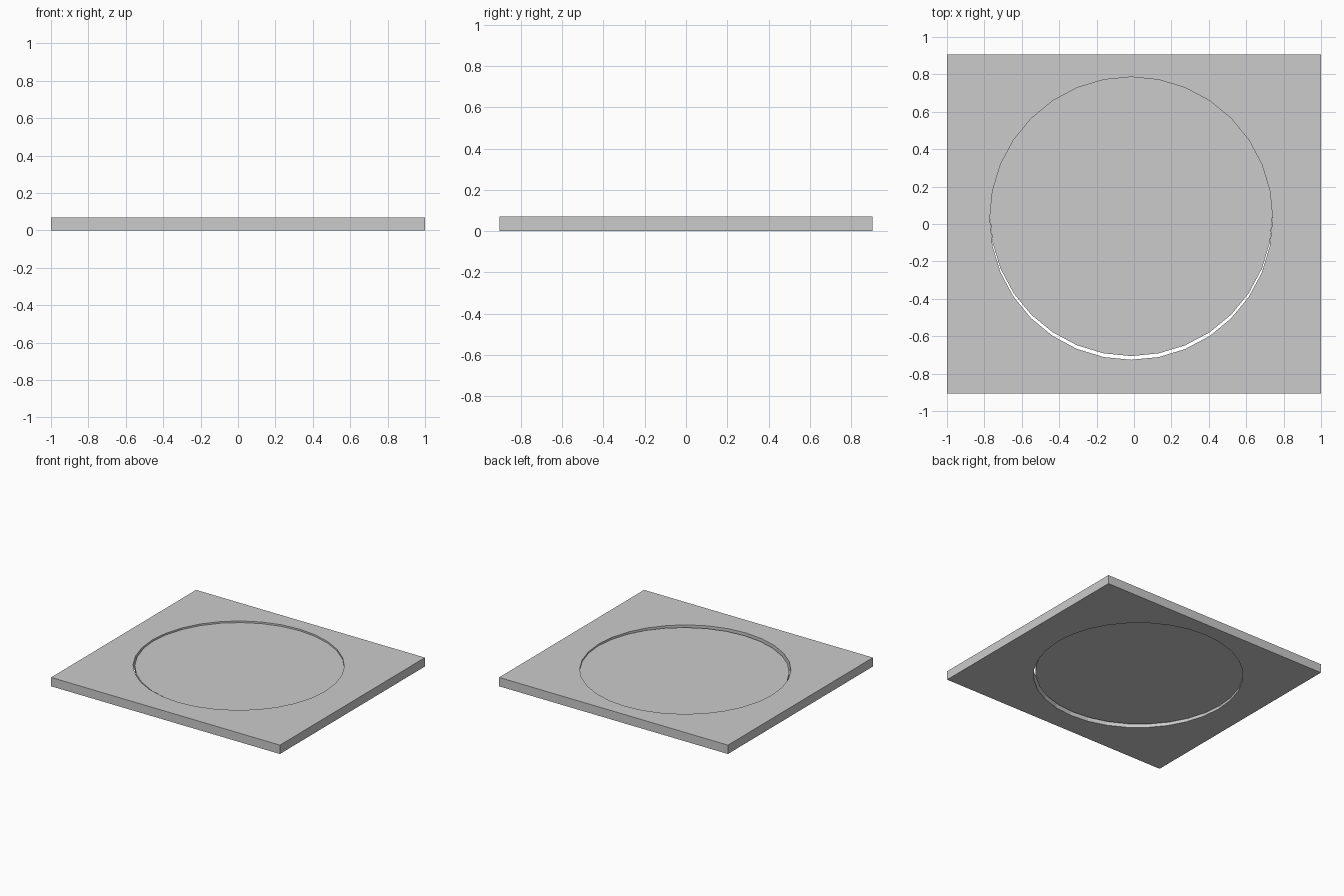
import bpy

if "Cube" in bpy.data.objects:
    bpy.data.objects.remove(bpy.data.objects["Cube"])

CX, CY, R, T = -0.015, 0.03, 0.756, 0.07


def disc(name, y, z0, z1):
    bpy.ops.mesh.primitive_cylinder_add(vertices=32, radius=R, depth=z1 - z0,
                                        location=(CX, y, (z0 + z1) / 2))
    ob = bpy.context.object
    ob.name = name
    return ob


# Rectangular plate
bpy.ops.mesh.primitive_cube_add(size=1, location=(0, 0, T / 2))
plate = bpy.context.object
plate.name = "plate"
plate.scale = (2, 1.81, T)
bpy.ops.object.transform_apply(location=False, rotation=False, scale=True)

# Round opening through the plate
cutter = disc("opening_cutter", CY, -0.1, 0.2)
cutter.hide_render = True
mod = plate.modifiers.new("opening", 'BOOLEAN')
mod.operation = 'DIFFERENCE'
mod.solver = 'EXACT'
mod.object = cutter
bpy.context.view_layer.objects.active = plate
bpy.ops.object.modifier_apply(modifier=mod.name)
bpy.data.objects.remove(cutter)

# Recessed lid, shifted slightly back so a crescent gap shows at the front
disc("lid", CY + 0.02, 0.02, 0.057)
